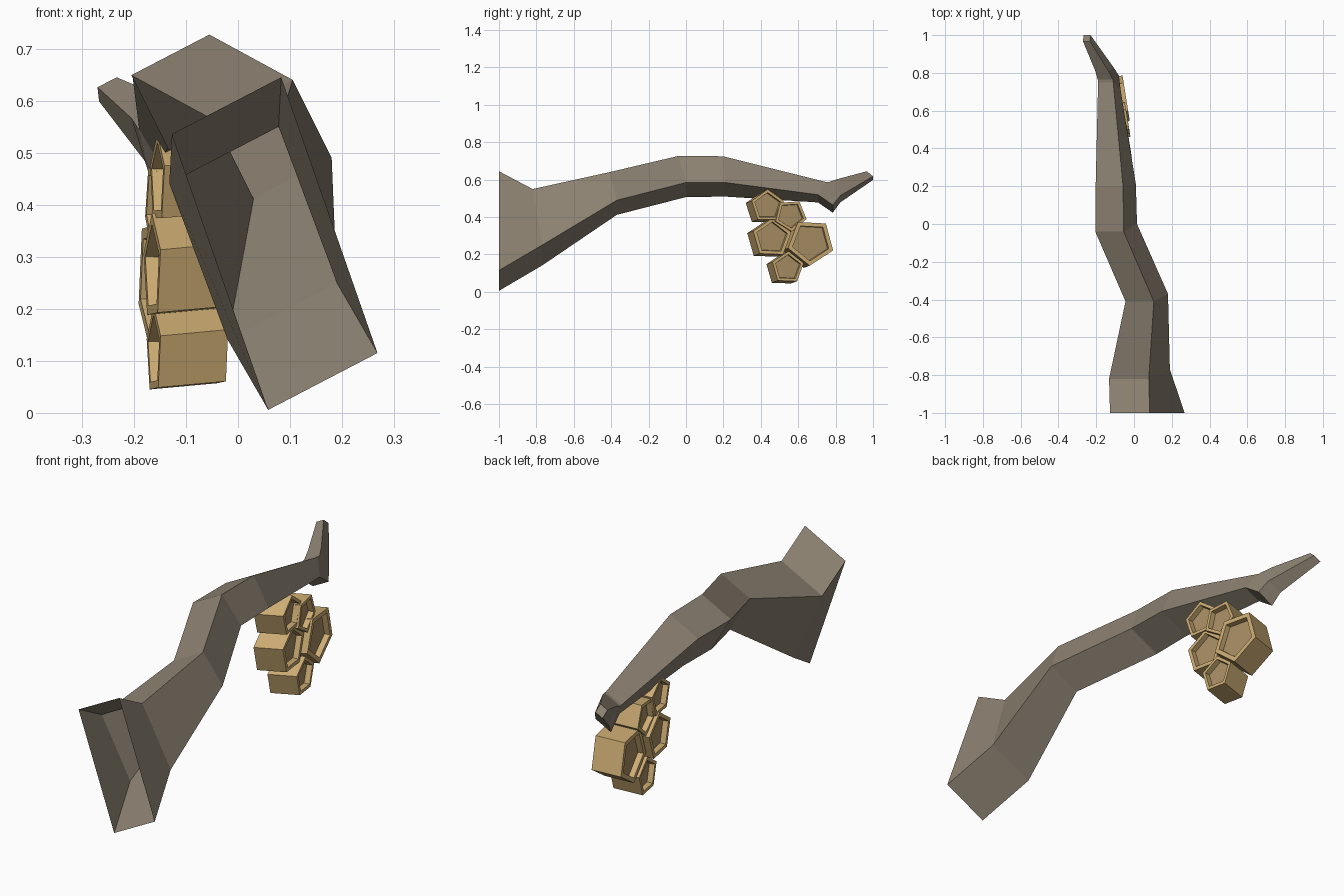
import bpy, bmesh
from math import sin, cos, tau, radians
from mathutils import Vector

cube = bpy.data.objects.get("Cube")
if cube:
    bpy.data.objects.remove(cube, do_unlink=True)


def material(name, rgb):
    mat = bpy.data.materials.new(name)
    mat.use_nodes = True
    mat.diffuse_color = (*rgb, 1)
    mat.node_tree.nodes["Principled BSDF"].inputs["Base Color"].default_value = (*rgb, 1)
    return mat


bark = material("grey_brown_bark", (0.26, 0.22, 0.165))
wax = material("tan_wax", (0.60, 0.41, 0.17))
cell_floor = material("brown_cell_floor", (0.39, 0.27, 0.13))


def make_object(name, bm, *mats):
    bmesh.ops.recalc_face_normals(bm, faces=bm.faces)
    mesh = bpy.data.meshes.new(name)
    bm.to_mesh(mesh)
    bm.free()
    for mat in mats:
        mesh.materials.append(mat)
    obj = bpy.data.objects.new(name, mesh)
    bpy.context.collection.objects.link(obj)
    return obj


# Branch: four-sided tube; each section is its upper edge, lower edge and width
sections = [
    ((.083, -1, .645), (.268, -1, .115), .21),
    ((.078, -.82, .55), (.19, -.77, .25), .21),
    ((.105, -.41, .64), (.18, -.37, .49), .15),
    ((-.055, -.04, .727), (.016, 0, .585), .15),
    ((-.058, .2, .725), (.01, .21, .585), .145),
    ((-.11, .75, .587), (-.07, .705, .52), .08),
    ((-.112, .765, .588), (-.08, .785, .465), .08),
    ((-.135, .81, .603), (-.105, .825, .515), .07),
    ((-.233, .967, .645), (-.23, 1, .618), .037),
]
slant = Vector((-1, 0, -.52))
bm = bmesh.new()
rings = []
for upper, lower, width in sections:
    up, low, side = Vector(upper), Vector(lower), slant * width
    rings.append([bm.verts.new(p) for p in (up + side, up, low, low + side)])
for a, b in zip(rings, rings[1:]):
    for i in range(4):
        j = (i + 1) % 4
        bm.faces.new((a[i], a[j], b[j], b[i]))
bm.faces.new(rings[-1])  # closed tip; the thick end stays open
make_object("branch", bm, bark)


# Honeycomb cells: slanted five-sided prisms, hollowed at both ends
def comb_cell(name, x, y, z, radius, turn):
    bm = bmesh.new()
    half = Vector((.065, .016, .006))
    ends = []
    for sign in (1, -1):
        centre = Vector((x, y - half.y, z - half.z)) + half * sign
        ring = []
        for i in range(5):
            angle = radians(turn) + tau * i / 5
            dy, dz = radius * cos(angle), radius * sin(angle)
            ring.append(bm.verts.new(centre + Vector((-.16 * dy, dy, dz))))
        ends.append(ring)
    right, left = ends
    caps = [bm.faces.new(right), bm.faces.new(left[::-1])]
    for i in range(5):
        j = (i + 1) % 5
        bm.faces.new((right[i], left[i], left[j], right[j]))
    bmesh.ops.recalc_face_normals(bm, faces=bm.faces)
    bmesh.ops.inset_individual(bm, faces=caps, thickness=radius * .2)
    bmesh.ops.inset_individual(bm, faces=caps, thickness=.003, depth=-.025)
    for cap in caps:
        cap.material_index = 1
    make_object(name, bm, wax, cell_floor)


comb_cell("upper_front_cell", -.09, .437, .459, .09, 90)
comb_cell("upper_back_cell", -.1, .56, .41, .087, -86)
comb_cell("middle_front_cell", -.1, .46, .289, .107, 88)
comb_cell("large_back_cell", -.107, .668, .267, .127, -93)
comb_cell("lower_cell", -.097, .545, .13, .088, 88)
